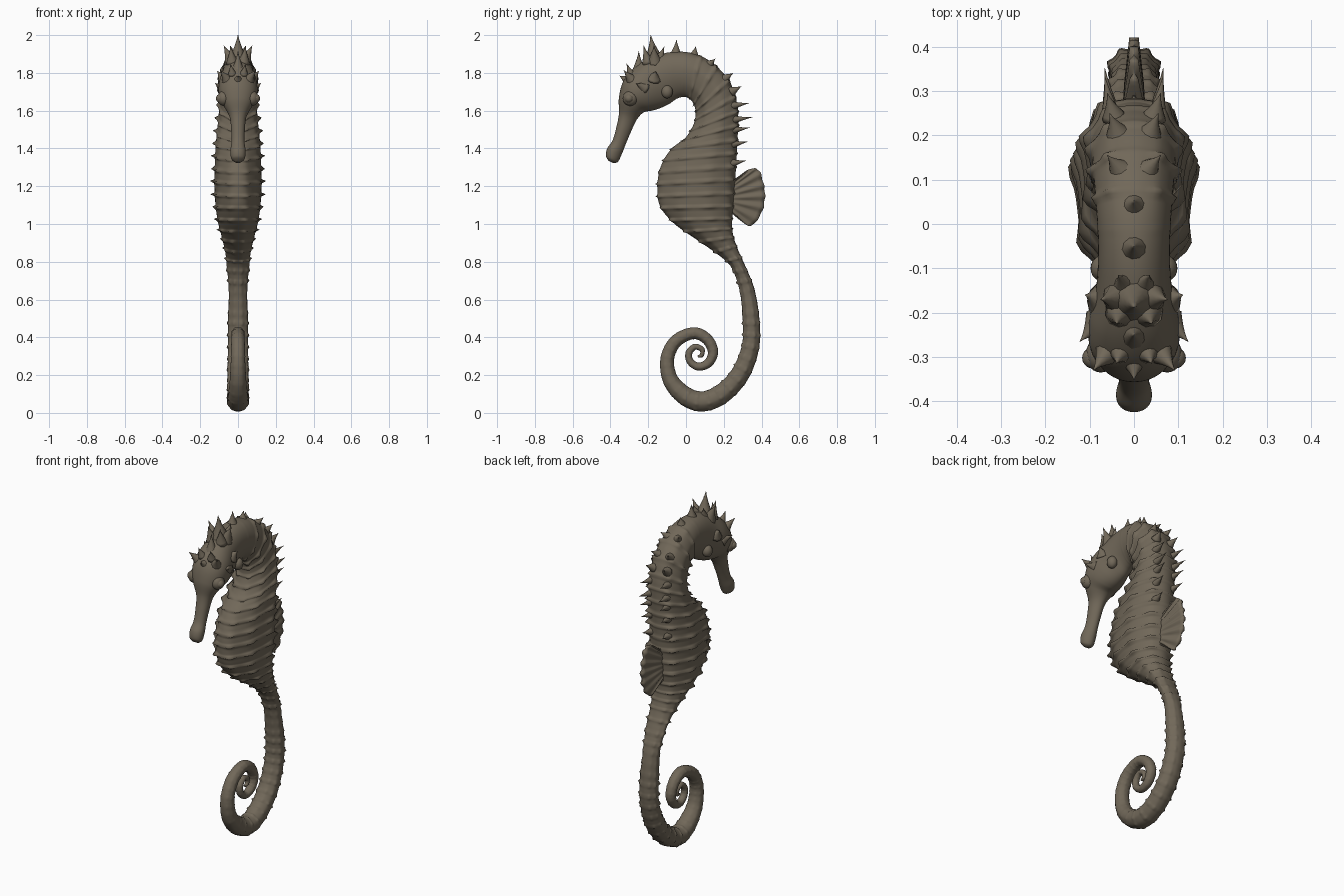
import bpy, bmesh, math
from mathutils import Vector

skin = bpy.data.materials.new("grey brown skin")
skin.diffuse_color = (0.165, 0.138, 0.10, 1)


def finish(bm, name):
    bmesh.ops.recalc_face_normals(bm, faces=bm.faces)
    me = bpy.data.meshes.new(name)
    bm.to_mesh(me)
    bm.free()
    me.materials.append(skin)
    for p in me.polygons:
        p.use_smooth = True
    ob = bpy.data.objects.new(name, me)
    bpy.context.collection.objects.link(ob)
    return ob


def skin_rings(bm, rings):
    # bridge closed rings of points, capping both ends
    vs = [[bm.verts.new(p) for p in r] for r in rings]
    n = len(vs[0])
    for a, b in zip(vs, vs[1:]):
        for i in range(n):
            bm.faces.new((a[i], a[(i + 1) % n], b[(i + 1) % n], b[i]))
    bm.faces.new(vs[0])
    bm.faces.new(vs[-1])


def catmull(pts, u):
    i = min(int(u), len(pts) - 2)
    t = u - i
    p = [pts[max(0, min(len(pts) - 1, i + k))] for k in (-1, 0, 1, 2)]
    return [0.5 * (2 * b + (c - a) * t + (2 * a - 5 * b + 4 * c - d) * t * t
                   + (3 * b - a - 3 * c + d) * t ** 3) for a, b, c, d in zip(*p)]


# head, neck and trunk: belly edge y,z / back edge y,z / half width
HEAD = [(-.385, 1.322, -.41, 1.335, .016), (-.36, 1.33, -.424, 1.36, .035),
        (-.34, 1.37, -.417, 1.40, .040), (-.32, 1.42, -.388, 1.445, .034),
        (-.295, 1.48, -.368, 1.515, .036), (-.262, 1.55, -.355, 1.585, .045),
        (-.225, 1.59, -.355, 1.67, .078), (-.18, 1.60, -.33, 1.76, .10),
        (-.14, 1.612, -.27, 1.83, .10), (-.09, 1.635, -.19, 1.88, .085),
        (-.045, 1.665, -.08, 1.91, .080)]
TRUNK = [(0, 1.672, .03, 1.905, .083), (.035, 1.645, .13, 1.86, .088),
         (.05, 1.60, .225, 1.765, .093), (.045, 1.54, .268, 1.65, .098),
         (.0, 1.46, .277, 1.55, .106), (-.08, 1.395, .272, 1.44, .115),
         (-.135, 1.30, .266, 1.33, .12), (-.152, 1.19, .26, 1.21, .122),
         (-.135, 1.09, .253, 1.10, .116), (-.06, 1.00, .243, 1.01, .103),
         (.06, .915, .25, .94, .084), (.18, .83, .275, .865, .066),
         (.243, .765, .315, .775, .058)]
# tail: centre y,z and radius, curling inward
TAIL = [(.323, .65, .039), (.344, .5, .044), (.343, .36, .046), (.30, .23, .049),
        (.232, .137, .051), (.15, .078, .053), (.07, .061, .053), (-.012, .095, .049),
        (-.082, .175, .041), (-.10, .28, .036), (-.066, .365, .034), (-.005, .41, .032),
        (.06, .42, .031), (.118, .383, .029), (.143, .32, .027), (.118, .264, .024),
        (.065, .245, .021), (.022, .273, .019), (.016, .318, .018), (.048, .35, .016),
        (.085, .335, .014), (.083, .305, .011), (.062, .298, .006)]

sta = [((a + c) / 2, (b + d) / 2, (c - a) / 2, (d - b) / 2, w) for a, b, c, d, w in HEAD + TRUNK]
for i, (y, z, r) in enumerate(TAIL):
    p = TAIL[i - 1] if i else (.279, .77)
    q = TAIL[min(i + 1, len(TAIL) - 1)]
    t = Vector((q[0] - p[0], q[1] - p[1])).normalized()
    sta.append((y, z, -t.y * r, t.x * r, r * (1.22 - .17 * min(1, i / 5))))

# body: ringed loft with knobs where rings cross the long ridges
N = 56
RIDGES = (0.55, 1.25, 2.05, 2.75)
rings, phase, prev = [], 0.0, None
nh, nb = len(HEAD), len(HEAD) + len(TRUNK)
u, end = 0.0, len(sta) - 1
while u <= end:
    cy, cz, hy, hz, w = catmull(sta, u)
    h = math.hypot(hy, hz)
    ey, ez = hy / h, hz / h
    if prev:
        phase += math.hypot(cy - prev[0], cz - prev[1]) / min(.068, 1.15 * w)
    prev = (cy, cz)
    peak = max(0, math.cos(2 * math.pi * phase)) ** 5
    fade = max(0, min(1, (u - nh + .5) / 1.5))
    amp = .2 * w * fade * (1 - .65 * max(0, min(1, (u - nb - 1) / 6)))
    wedge = .14 if u < nb else 0
    ring = []
    for k in range(N):
        a = 2 * math.pi * k / N
        s, c = math.sin(a), math.cos(a)
        side = abs(math.atan2(s, c))
        knob = sum(math.exp(-((side - r) / .16) ** 2) for r in RIDGES)
        d = amp * (peak * (.35 + .75 * knob) + .12 * knob)
        nx, nc = s / w, c / h
        m = math.hypot(nx, nc)
        x = w * s * (1 + wedge * c) + d * nx / m
        v = h * c + d * nc / m
        ring.append((x, cy + ey * v, cz + ez * v))
    rings.append(ring)
    u += .08 if u < nh else .09
bm = bmesh.new()
skin_rings(bm, rings)
finish(bm, "ringed_body")


def spine(bm, base, tip, r):
    # flared thorn from base to tip
    b, t = Vector(base), Vector(tip)
    ax = (t - b).normalized()
    e1 = ax.orthogonal().normalized()
    e2 = ax.cross(e1)
    out = []
    for k in range(7):
        f = k / 6
        rad = r * ((1 - f) ** 1.5 * .88 + .12 * (1 - f * f) + .02)
        out.append([b.lerp(t, f) + rad * (math.cos(j * math.pi / 5) * e1 + math.sin(j * math.pi / 5) * e2)
                    for j in range(10)])
    skin_rings(bm, out)


# spines: single ones on the midline, mirrored pairs elsewhere
bm = bmesh.new()
MID = [((0, -.165, 1.84), (0, -.187, 2.0), .065), ((0, -.25, 1.80), (0, -.25, 1.915), .04),
       ((0, -.055, 1.88), (0, -.05, 1.975), .04), ((0, .04, 1.88), (0, .052, 1.94), .035),
       ((0, -.31, 1.76), (0, -.352, 1.785), .03)]
PAIR = [((.03, -.165, 1.85), (.075, -.17, 1.945), .045), ((.03, -.20, 1.85), (.04, -.225, 1.945), .035),
        ((.02, -.14, 1.87), (.035, -.115, 1.94), .03),
        ((.055, -.285, 1.76), (.092, -.33, 1.815), .035), ((.03, -.29, 1.79), (.04, -.315, 1.85), .025),
        ((.08, -.22, 1.72), (.122, -.265, 1.745), .035), ((.075, -.17, 1.77), (.11, -.16, 1.81), .04),
        ((.03, .12, 1.84), (.06, .155, 1.875), .03), ((.035, .20, 1.765), (.055, .25, 1.80), .03),
        ((.045, .24, 1.70), (.06, .295, 1.73), .028)]
for z, y in ((1.64, .335), (1.565, .352), (1.51, .338), (1.435, .326), (1.335, .318)):
    PAIR.append(((.05, .235, z - .015), (.066, y, z), .026))
for s in MID:
    spine(bm, *s)
for b, t, r in PAIR:
    for m in (1, -1):
        spine(bm, (m * b[0], b[1], b[2]), (m * t[0], t[1], t[2]), r)
finish(bm, "spines")


def blob(bm, loc, size):
    g = bmesh.ops.create_uvsphere(bm, u_segments=20, v_segments=12, radius=1)["verts"]
    for v in g:
        v.co = Vector(loc) + Vector([a * b for a, b in zip(v.co, size)])


# eyes with brow rims, and cheek knobs
bm = bmesh.new()
for m in (1, -1):
    blob(bm, (m * .075, -.295, 1.665), (.034, .04, .04))
    blob(bm, (m * .092, -.302, 1.665), (.025, .024, .024))
    blob(bm, (m * .07, -.10, 1.70), (.028, .03, .035))
finish(bm, "eyes_and_cheeks")

# dorsal fin: thin ribbed fan
EDGE = [(.275, 1.25), (.335, 1.29), (.385, 1.285), (.41, 1.215), (.418, 1.14),
        (.40, 1.06), (.345, .99), (.285, 1.02)]
bm = bmesh.new()
rows, COLS, ROWS = [], 57, 8
for j in range(COLS):
    f = j / (COLS - 1)
    ey, ez = catmull(EDGE, f * (len(EDGE) - 1))
    by, bz = .225, 1.22 - .15 * f
    rib = math.cos(f * math.pi * 2 * 9)
    front, back = [], []
    for i in range(ROWS + 1):
        g = i / ROWS * (1 + .012 * rib)
        x = .022 * (1 - g) + .006 + .005 * rib * min(1, g * 2)
        y, z = by + (ey - by) * g, bz + (ez - bz) * g
        front.append((x, y, z))
        back.append((-x, y, z))
    rows.append(front + back[::-1])
skin_rings(bm, rows)
finish(bm, "dorsal_fin")
